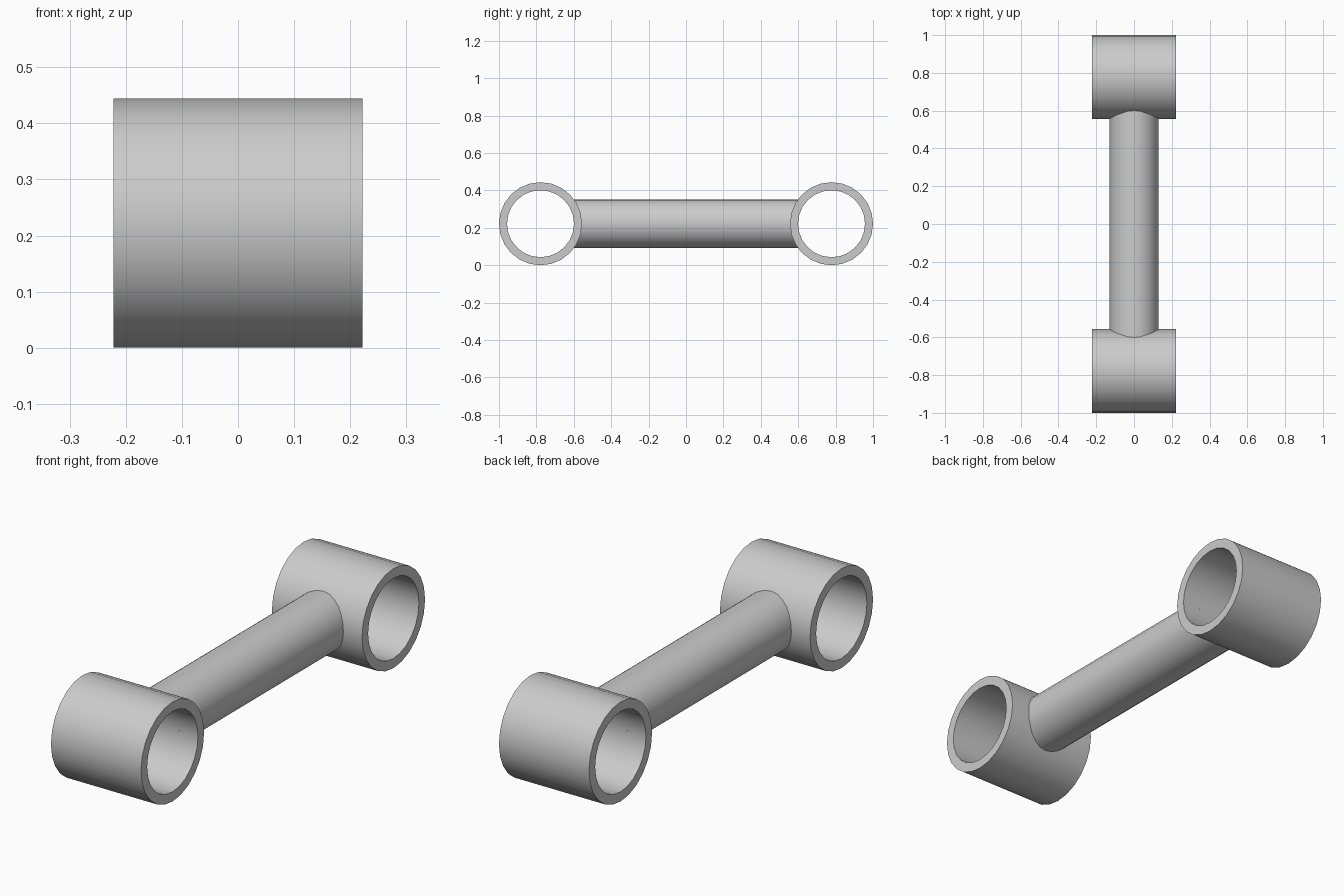
import bpy, bmesh, math
from mathutils import Matrix

cube = bpy.data.objects.get("Cube")
if cube:
    bpy.data.objects.remove(cube, do_unlink=True)

RING_R, BORE_R, HALF_W = 0.222, 0.179, 0.222
ROD_R, RING_Y, ROD_END = 0.13, 0.778, 0.6
SIDES = 24

metal = bpy.data.materials.new("grey_metal")
metal.use_nodes = True
colour = (0.6, 0.6, 0.6, 1)
metal.diffuse_color = colour
metal.node_tree.nodes["Principled BSDF"].inputs["Base Color"].default_value = colour


def revolve(name, profile, matrix, closed):
    """Spin a (radius, height) profile around z, then place it."""
    bm = bmesh.new()
    rings = []
    for r, h in profile:
        rings.append([bm.verts.new((r * math.cos(a), r * math.sin(a), h))
                      for a in (2 * math.pi * i / SIDES for i in range(SIDES))])
    pairs = list(zip(rings, rings[1:]))
    if closed:
        pairs.append((rings[-1], rings[0]))
    else:
        bm.faces.new(rings[0])
        bm.faces.new(rings[-1])
    for a, b in pairs:
        for i in range(SIDES):
            j = (i + 1) % SIDES
            bm.faces.new((a[i], a[j], b[j], b[i]))
    bm.transform(matrix)
    bmesh.ops.recalc_face_normals(bm, faces=bm.faces)
    mesh = bpy.data.meshes.new(name)
    bm.to_mesh(mesh)
    bm.free()
    mesh.materials.append(metal)
    obj = bpy.data.objects.new(name, mesh)
    bpy.context.collection.objects.link(obj)
    bpy.ops.object.select_all(action="DESELECT")
    obj.select_set(True)
    bpy.context.view_layer.objects.active = obj
    bpy.ops.object.shade_smooth_by_angle(angle=math.radians(35))
    return obj


# Hollow bearing rings at both ends, with bores along x
ring_profile = [(RING_R, -HALF_W), (RING_R, HALF_W), (BORE_R, HALF_W), (BORE_R, -HALF_W)]
for name, side in (("front_ring", -1), ("back_ring", 1)):
    place = Matrix.Translation((0, side * RING_Y, RING_R)) @ Matrix.Rotation(math.pi / 2, 4, "Y")
    revolve(name, ring_profile, place, True)

# Solid round rod joining the rings, ending inside their walls
place = Matrix.Translation((0, 0, RING_R)) @ Matrix.Rotation(math.pi / 2, 4, "X")
revolve("connecting_rod", [(ROD_R, -ROD_END), (ROD_R, ROD_END)], place, False)
